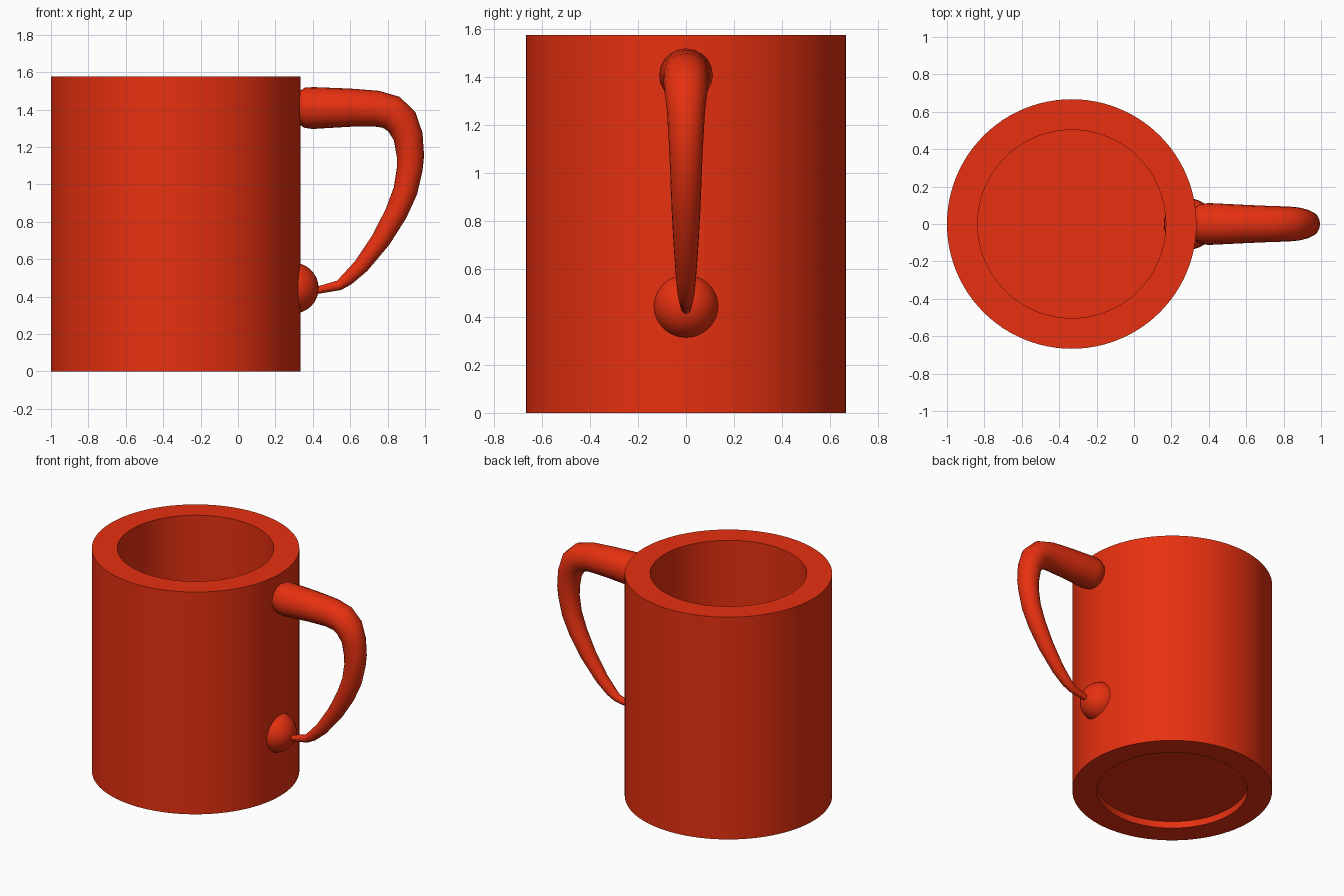
import bpy, bmesh, math
from mathutils import Vector

if "Cube" in bpy.data.objects:
    bpy.data.objects.remove(bpy.data.objects["Cube"])

red = bpy.data.materials.new("red_glaze")
red.diffuse_color = (0.8, 0.03, 0.005, 1)
red.use_nodes = True
red.node_tree.nodes["Principled BSDF"].inputs["Base Color"].default_value = red.diffuse_color


def finish(name, bm, loc=(0, 0, 0)):
    bmesh.ops.recalc_face_normals(bm, faces=bm.faces)
    me = bpy.data.meshes.new(name)
    bm.to_mesh(me)
    bm.free()
    ob = bpy.data.objects.new(name, me)
    ob.location = loc
    bpy.context.collection.objects.link(ob)
    me.materials.append(red)
    bpy.ops.object.select_all(action='DESELECT')
    ob.select_set(True)
    bpy.context.view_layer.objects.active = ob
    bpy.ops.object.shade_smooth_by_angle(angle=math.radians(40))
    return ob


def skin(bm, rings):
    """Bridge successive rings and cap both ends."""
    n = len(rings[0])
    for a, b in zip(rings, rings[1:]):
        for i in range(n):
            j = (i + 1) % n
            bm.faces.new((a[i], a[j], b[j], b[i]))
    bm.faces.new(rings[0])
    bm.faces.new(rings[-1])


def ring(bm, centre, u, v, r, n):
    return [bm.verts.new(centre + r * (math.cos(t) * u + math.sin(t) * v))
            for t in (2 * math.pi * i / n for i in range(n))]


X, Y, Z = Vector((1, 0, 0)), Vector((0, 1, 0)), Vector((0, 0, 1))

# Hollow cup: recessed foot, outer wall, flat rim, inner wall and floor
bm = bmesh.new()
profile = [(0.503, 0.05), (0.503, 0), (0.667, 0), (0.667, 1.577),
           (0.503, 1.577), (0.503, 0.1)]
skin(bm, [ring(bm, Z * z, X, Y, r, 96) for r, z in profile])
finish("cup_body", bm, (-0.333, 0, 0))

# Tapering handle: x, z, radius along its centre line
path = [(0.30, 1.41, 0.05), (0.33, 1.41, 0.09), (0.355, 1.41, 0.107),
        (0.40, 1.408, 0.112), (0.60, 1.41, 0.102), (0.74, 1.405, 0.096),
        (0.82, 1.385, 0.094), (0.876, 1.335, 0.089), (0.91, 1.255, 0.079),
        (0.922, 1.15, 0.073), (0.918, 1.08, 0.069), (0.895, 0.965, 0.065),
        (0.845, 0.845, 0.06), (0.765, 0.705, 0.052), (0.66, 0.565, 0.042),
        (0.585, 0.493, 0.035), (0.54, 0.46, 0.027), (0.43, 0.435, 0.02),
        (0.36, 0.43, 0.02)]
bm = bmesh.new()
pts = [Vector((x, 0, z)) for x, z, r in path]
rings = []
for i, p in enumerate(pts):
    into = (p - pts[i - 1]).normalized() if i else Vector()
    out = (pts[i + 1] - p).normalized() if i + 1 < len(pts) else Vector()
    side = (into + out).normalized().cross(Y)
    rings.append(ring(bm, p, side, Y, path[i][2], 20))
skin(bm, rings)
finish("handle", bm)

# Round boss where the thin end of the handle meets the cup
bm = bmesh.new()
bmesh.ops.create_uvsphere(bm, u_segments=32, v_segments=16, radius=0.136)
finish("handle_boss", bm, (0.295, 0, 0.445))
